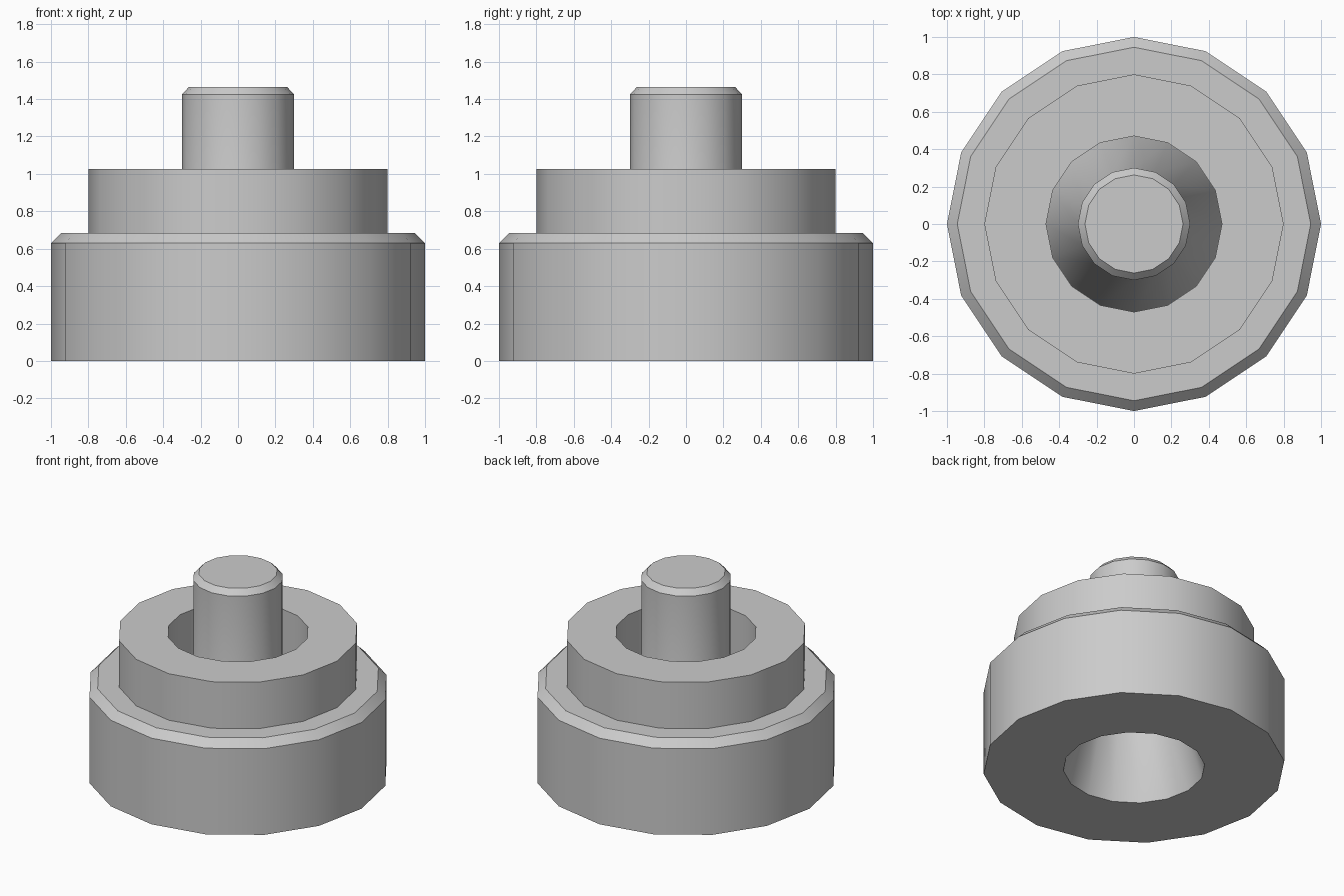
import bpy, bmesh, math

if "Cube" in bpy.data.objects:
    bpy.data.objects.remove(bpy.data.objects["Cube"])

SIDES = 16

metal = bpy.data.materials.new("grey metal")
metal.diffuse_color = (0.6, 0.6, 0.6, 1)
metal.use_nodes = True
metal.node_tree.nodes["Principled BSDF"].inputs["Base Color"].default_value = metal.diffuse_color


def lathe(name, profile, closed=False):
    """Revolve (radius, height) points around z into a 16-sided part."""
    bm = bmesh.new()
    rings = []
    for r, z in profile:
        rings.append([bm.verts.new((r * math.cos(2 * math.pi * i / SIDES),
                                    r * math.sin(2 * math.pi * i / SIDES), z))
                      for i in range(SIDES)])
    pairs = list(zip(rings, rings[1:]))
    if closed:
        pairs.append((rings[-1], rings[0]))
    for a, b in pairs:
        for i in range(SIDES):
            j = (i + 1) % SIDES
            bm.faces.new((a[i], a[j], b[j], b[i]))
    if not closed:
        bm.faces.new(rings[-1])  # flat cap
    mesh = bpy.data.meshes.new(name)
    bm.to_mesh(mesh)
    bm.free()
    mesh.materials.append(metal)
    obj = bpy.data.objects.new(name, mesh)
    bpy.context.collection.objects.link(obj)
    bpy.ops.object.select_all(action='DESELECT')
    obj.select_set(True)
    bpy.context.view_layer.objects.active = obj
    bpy.ops.object.shade_smooth_by_angle(angle=math.radians(30))
    return obj


# Stepped outer body: wide chamfered base, narrower collar, straight bore
lathe("stepped_body", [(0.47, 0), (1, 0), (1, 0.63), (0.945, 0.685),
                       (0.8, 0.685), (0.8, 1.025), (0.47, 1.025)], closed=True)

# Hollow centre pin: flares out to the bore at the bottom, chamfered tip
lathe("centre_pin", [(0.47, 0), (0.3, 0.65), (0.3, 1.425), (0.262, 1.465)])
